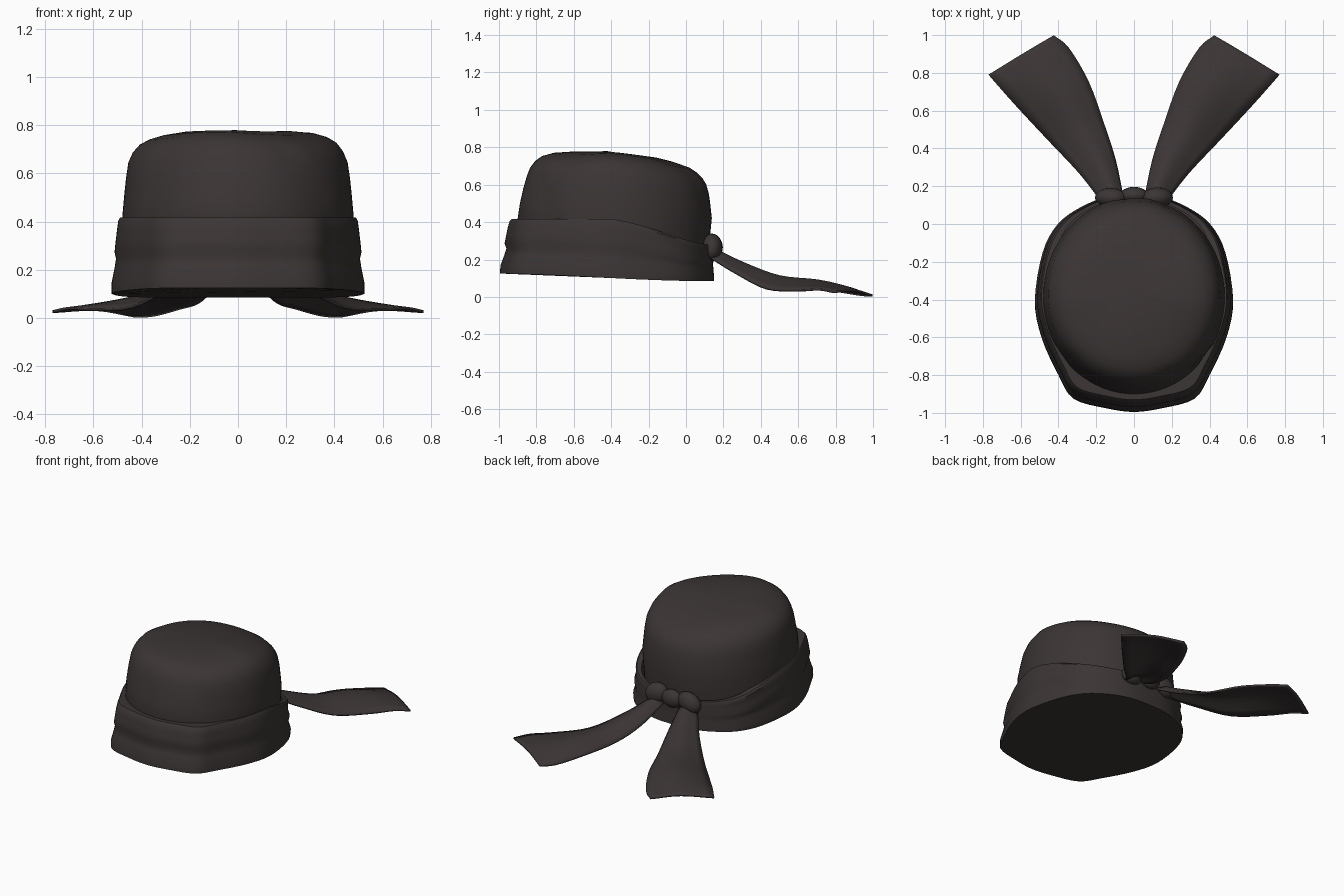
import bpy, bmesh, math
from mathutils import Vector

if "Cube" in bpy.data.objects:
    bpy.data.objects.remove(bpy.data.objects["Cube"])

cloth = bpy.data.materials.new("dark_brown_cloth")
cloth.diffuse_color = (0.044, 0.036, 0.035, 1)
cloth.use_nodes = True
cloth.node_tree.nodes["Principled BSDF"].inputs["Base Color"].default_value = cloth.diffuse_color


def finish(name, rows, closed=True, cap_first=False, cap_last=False, thick=0, angle=40):
    """Skin a list of point rows into a mesh object."""
    bm = bmesh.new()
    vs = [[bm.verts.new(p) for p in r] for r in rows]
    n = len(rows[0])
    for a, b in zip(vs, vs[1:]):
        for i in range(n if closed else n - 1):
            j = (i + 1) % n
            bm.faces.new((a[i], a[j], b[j], b[i]))
    if cap_first:
        bm.faces.new(vs[0])
    if cap_last:
        bm.faces.new(vs[-1])
    bmesh.ops.recalc_face_normals(bm, faces=bm.faces)
    me = bpy.data.meshes.new(name)
    bm.to_mesh(me)
    bm.free()
    ob = bpy.data.objects.new(name, me)
    bpy.context.collection.objects.link(ob)
    me.materials.append(cloth)
    if thick:
        m = ob.modifiers.new("thickness", 'SOLIDIFY')
        m.thickness, m.offset = thick, 0
    smooth(ob, angle)
    return ob


def smooth(ob, angle=40):
    bpy.ops.object.select_all(action='DESELECT')
    ob.select_set(True)
    bpy.context.view_layer.objects.active = ob
    bpy.ops.object.shade_smooth_by_angle(angle=math.radians(angle))


def spline(pts, steps, closed=False):
    """Catmull-Rom curve through the points."""
    p = [Vector(q) for q in pts]
    n = len(p)
    out = []
    for i in range(n if closed else n - 1):
        if closed:
            a, b, c, d = (p[(i + k) % n] for k in (-1, 0, 1, 2))
        else:
            b, c = p[i], p[i + 1]
            a = p[i - 1] if i else 2 * b - c
            d = p[i + 2] if i + 2 < n else 2 * c - b
        for s in range(steps):
            t = s / steps
            out.append(0.5 * (2 * b + (c - a) * t + (2 * a - 5 * b + 4 * c - d) * t * t
                              + (3 * b - a - 3 * c + d) * t ** 3))
    if not closed:
        out.append(p[-1])
    return out


def ramp(x, a, b):
    t = max(0, min(1, (x - a) / (b - a)))
    return t * t * (3 - 2 * t)


# Folded band: half outline mirrored, lofted through sloping levels, closed underneath
half = [(0, .15), (.15, .14), (.28, .09), (.40, 0), (.48, -.15), (.525, -.4),
        (.49, -.6), (.40, -.8), (.32, -.925), (.15, -.975), (0, -.995)]
outline = spline([(x, y, 0) for x, y in half] + [(-x, y, 0) for x, y in half[-2:0:-1]], 4, True)
levels = [(0, 1), (.15, .997), (.33, .977), (.46, .965), (.55, .975), (.7, .966),
          (.85, .957), (.96, .947), (1, .935), (.99, .85)]
rows = []
for t, s in levels:
    row = []
    for p in outline:
        x, y = p.x * s, p.y * s
        low = .085 + .04 * ramp(y, 0.1, -1.05)
        high = .418 - .145 * ramp(y, -.45, .2)
        # gathered creases running towards the knot
        k = 1 + .014 * math.sin(t * 15 + y * 4) * ramp(p.y, -.5, 0) * (0 < t < .97)
        row.append((x * k, y if y > 0 else y * k, low + (high - low) * t))
    rows.append(row)
finish("band", rows, cap_first=True)

# Crown: rings of height, half width, front y, back y, with a few pleats pressed in
rings = [(.25, .47, -.87, .12), (.42, .48, -.90, .138), (.50, .473, -.888, .13),
         (.58, .465, -.870, .122), (.65, .455, -.850, .108), (.69, .438, -.833, .09),
         (.725, .41, -.805, .06), (.748, .37, -.770, .02), (.765, .31, -.71, -.06),
         (.776, .22, -.6, -.14), (.778, .08, -.42, -.3)]
rows = []
for z, sx, yf, yb in rings:
    row = []
    for i in range(72):
        a = 2 * math.pi * i / 72
        deg = math.degrees(math.atan2(math.sin(a), math.cos(a)))
        k = 1.0
        fade = ramp(z, .77, .70) if z > .7 else 1
        for start, slant, depth in ((20, 32, .02), (-40, -12, .008), (150, 10, .01), (-165, -8, .01)):
            d = deg - (start + slant * (.76 - z) / .33)
            k -= depth * math.exp(-(d / 5) ** 2) * fade
            k += depth * .4 * math.exp(-((d - 9) / 6) ** 2) * fade
        cy, sy = (yf + yb) / 2, (yb - yf) / 2
        x, y = sx * k * math.sin(a), cy - sy * k * math.cos(a)
        tilt = .052 * ramp(z, .45, .75) * max(0, y + .42) / .42
        bump = .007 * math.cos(3 * a + .9) * ramp(z, .65, .75) * ramp(z, .785, .76)
        row.append((x, y, z - tilt + bump))
    rows.append(row)
finish("crown", rows, cap_last=True)

# Knot: a middle wrap and two side loops
for name, x, r, turn in (("knot_middle", 0, (.075, .045, .06), 0),
                         ("knot_loop_right", .125, (.085, .055, .07), .5),
                         ("knot_loop_left", -.125, (.085, .052, .065), -.4)):
    bpy.ops.mesh.primitive_uv_sphere_add(segments=16, ring_count=10, radius=1)
    ob = bpy.context.object
    ob.name = name
    ob.scale = r
    ob.location = (x, .152 - abs(x) * .1, .265)
    ob.rotation_euler = (0, turn, 0)
    ob.data.materials.append(cloth)
    smooth(ob, 60)

# Tails: inner edge, ridge and outer edge at six stations, mirrored
stations = [((.06, .15, .22), (.11, .16, .25), (.18, .13, .21)),
            ((.10, .34, .125), (.18, .32, .175), (.29, .27, .125)),
            ((.16, .53, .065), (.29, .50, .11), (.44, .43, .045)),
            ((.24, .75, .04), (.40, .70, .088), (.60, .60, .035)),
            ((.345, .93, .012), (.50, .83, .06), (.70, .71, .04)),
            ((.425, .998, .007), (.59, .90, .035), (.77, .79, .026))]
for name, side in (("tail_right", 1), ("tail_left", -1)):
    lines = [spline([(x * side, y, z) for x, y, z in edge], 4) for edge in zip(*stations)]
    rows = [spline(cross, 4) for cross in zip(*lines)]
    finish(name, rows, closed=False, thick=.012, angle=50)
